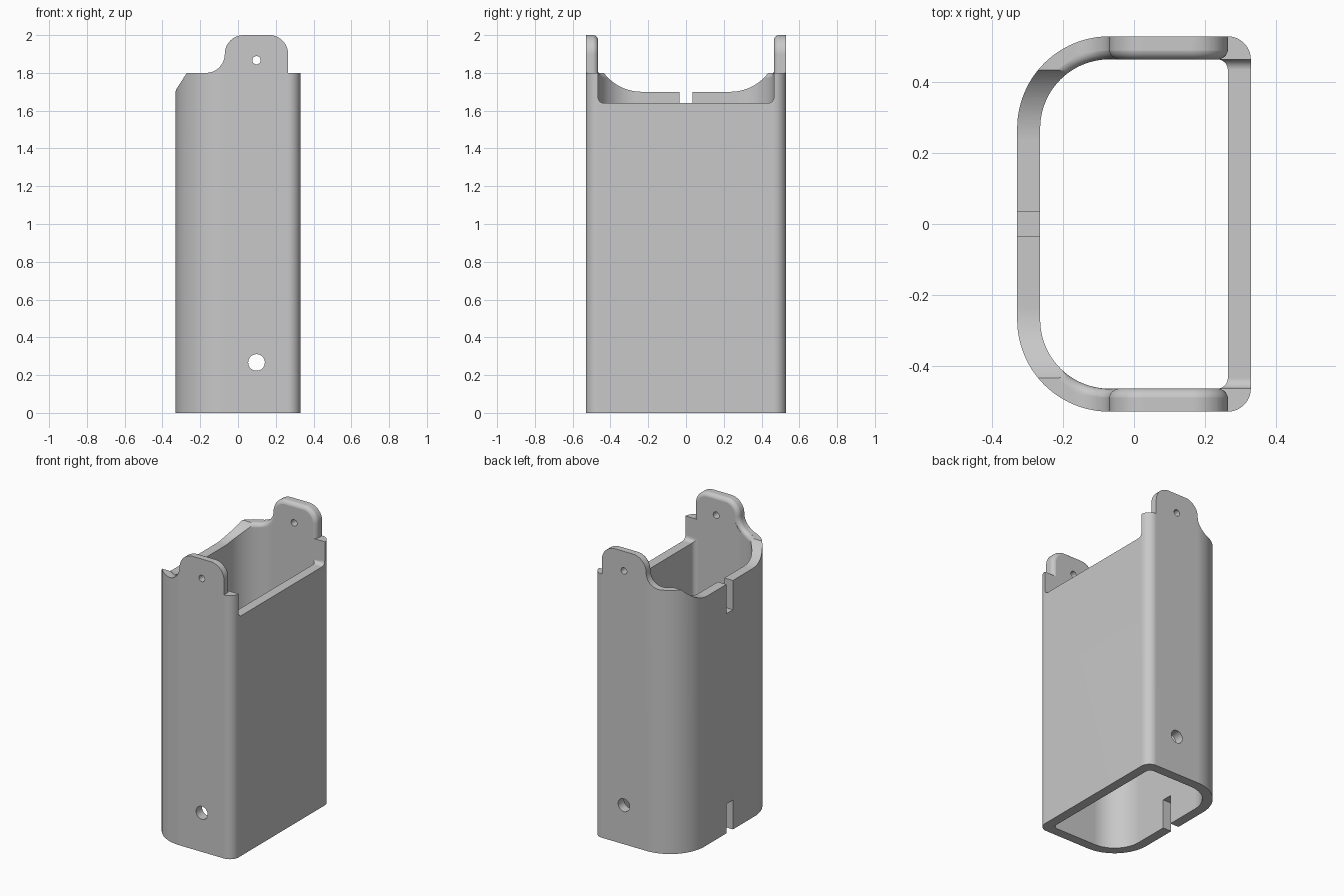
import bpy, bmesh, math
from mathutils import Vector

cube = bpy.data.objects.get("Cube")
if cube:
    bpy.data.objects.remove(cube, do_unlink=True)

HX, HY, T = 0.33, 0.53, 0.065      # half width, half depth, wall thickness
BIG, SMALL = 0.26, 0.065           # outer corner radii
BX, BY = BIG - HX, HY - BIG        # centre of the big corner
RIM, R = 1.8, 0.1                  # rim height and tab corner radius
TAB_L, TAB_R = -0.07, 0.265        # tab sides


def arc(cx, cy, r, a0, a1, n=16):
    """Points along an arc, angles in degrees."""
    out = []
    for i in range(n + 1):
        a = math.radians(a0 + (a1 - a0) * i / n)
        out.append((round(cx + r * math.cos(a), 5), round(cy + r * math.sin(a), 5)))
    return out


def make_object(name, bm):
    bmesh.ops.recalc_face_normals(bm, faces=bm.faces)
    mesh = bpy.data.meshes.new(name)
    bm.to_mesh(mesh)
    bm.free()
    ob = bpy.data.objects.new(name, mesh)
    bpy.context.scene.collection.objects.link(ob)
    return ob


def loft(name, rings):
    """Closed solid through a list of rings with equal point counts."""
    bm = bmesh.new()
    loops = [[bm.verts.new(p) for p in ring] for ring in rings]
    n = len(loops[0])
    for a, b in zip(loops, loops[1:]):
        for i in range(n):
            j = (i + 1) % n
            bm.faces.new((a[i], a[j], b[j], b[i]))
    bm.faces.new(loops[0])
    bm.faces.new(loops[-1])
    return make_object(name, bm)


def prism(name, outline, axis, lo, hi):
    """Extrude a 2D outline along one axis."""
    def place(p, h):
        q = list(p)
        q.insert("xyz".index(axis), h)
        return q
    return loft(name, [[place(p, h) for p in outline] for h in (lo, hi)])


def box(name, x0, x1, y0, y1, z0, z1):
    return prism(name, [(x0, y0), (x1, y0), (x1, y1), (x0, y1)], "z", z0, z1)


def section(inset, small):
    """Plan outline: two big corners on -x, two small ones on +x."""
    hx, hy, big = HX - inset, HY - inset, BIG - inset
    return (arc(hx - small, hy - small, small, 0, 90, 8)
            + arc(BX, BY, big, 90, 180, 28)
            + arc(BX, -BY, big, 180, 270, 28)
            + arc(hx - small, small - hy, small, 270, 360, 8))


def boolean(target, cutter, operation="DIFFERENCE"):
    cutter.hide_render = True
    mod = target.modifiers.new("cut", "BOOLEAN")
    mod.operation = operation
    mod.solver = "EXACT"
    mod.object = cutter
    bpy.context.view_layer.objects.active = target
    bpy.ops.object.modifier_apply(modifier=mod.name)
    bpy.data.objects.remove(cutter, do_unlink=True)


# Tube blank trimmed to the side silhouette with the two tabs
body = prism("sleeve_body", section(0, SMALL), "z", 0, 2.1)
side = ([(-0.5, -0.1), (0.5, -0.1), (0.5, RIM), (TAB_R, RIM)]
        + arc(TAB_R - R, RIM + R, R, 0, 90)
        + arc(TAB_L + R, RIM + R, R, 90, 180)
        + arc(TAB_L - R, RIM + R, R, 360, 270)[1:]
        + [(-0.5, RIM)])
boolean(body, prism("silhouette", side, "y", -0.7, 0.7), "INTERSECT")

# Hollow interior
boolean(body, prism("cavity", section(T, 0.03), "z", -0.2, 2.3))

# Scooped rim of the rounded wall
scoop = ([(0.435, 2.2)] + arc(0.235, 1.95, 0.25, -36.87, -90)
         + arc(-0.235, 1.95, 0.25, -90, -143.13) + [(-0.435, 2.2)])
boolean(body, prism("scoop", scoop, "x", -0.5, -0.1))

# Lowered rim of the flat wall
W = HY - T
notch = ([(W, 2.2)] + arc(W - 0.03, 1.67, 0.03, 0, -90, 8)
         + arc(0.03 - W, 1.67, 0.03, -90, -180, 8) + [(-W, 2.2)])
boolean(body, prism("notch", notch, "x", 0.1, 0.5))

# Slots at the top and bottom of the rounded wall
for z0, z1 in ((1.5, 1.95), (-0.1, 0.2)):
    boolean(body, box("slot", -0.5, -0.2, -0.035, 0.035, z0, z1))

# Pin holes through both side walls
for z, r in ((1.867, 0.022), (0.267, 0.044)):
    boolean(body, prism("hole", arc(0.098, z, r, 0, 360, 32)[:-1], "y", -0.7, 0.7))


# Rounding of the inner tab edges: a cove section swept along each edge
def edge_path():
    """Edge points as x, z and the outward normal in the side plane."""
    path = []
    for x, _ in arc(BX, BY, BIG - T, 145, 121, 8)[:-1]:
        path.append((x, RIM, 0, 1))
    for cx, a0, a1, sign in ((TAB_L - R, 270, 360, -1),
                             (TAB_L + R, 180, 90, 1),
                             (TAB_R - R, 90, 0, 1)):
        for x, z in arc(cx, RIM + R, R, a0, a1):
            if path and math.dist(path[-1][:2], (x, z)) < 1e-4:
                continue
            path.append((x, z, sign * (x - cx) / R, sign * (z - RIM - R) / R))
    path.append((TAB_R, RIM, 1, 0))
    return path


def cove_rings(side_sign, r=0.03, gap=0.02, shift=0.0004):
    profile = [(r - r * math.cos(a) - shift, r * math.sin(a) - r + shift)
               for a in (math.radians(90 * i / 8) for i in range(9))]
    profile += [(r, gap), (-gap, gap), (-gap, -r)]
    rings = []
    for x, z, nx, nz in edge_path():
        dx = min(x - BX, 0)
        dy = math.sqrt((BIG - T) ** 2 - dx * dx)
        wall = Vector((dx, dy, 0)).normalized()
        along = Vector((wall.y, -wall.x, 0))
        normal = Vector((nx, 0, nz))
        inward = (wall - normal * wall.dot(normal)).normalized()
        up = (along * nx + Vector((0, 0, nz))).normalized()
        origin = Vector((x, BY + dy, z))
        ring = [origin + inward * a + up * b for a, b in profile]
        rings.append([(p.x, p.y * side_sign, p.z) for p in ring])
    return rings


for s in (-1, 1):
    boolean(body, loft("cove", cove_rings(s)))

# Single grey finish with smooth curved faces
grey = bpy.data.materials.new("plain_grey")
grey.use_nodes = True
colour = (0.58, 0.58, 0.58, 1)
grey.diffuse_color = colour
grey.node_tree.nodes["Principled BSDF"].inputs["Base Color"].default_value = colour
body.data.materials.clear()
body.data.materials.append(grey)
bpy.ops.object.select_all(action="DESELECT")
body.select_set(True)
bpy.context.view_layer.objects.active = body
bpy.ops.object.shade_smooth_by_angle(angle=math.radians(30))
weighted = body.modifiers.new("weighted_normals", "WEIGHTED_NORMAL")
weighted.keep_sharp = True
